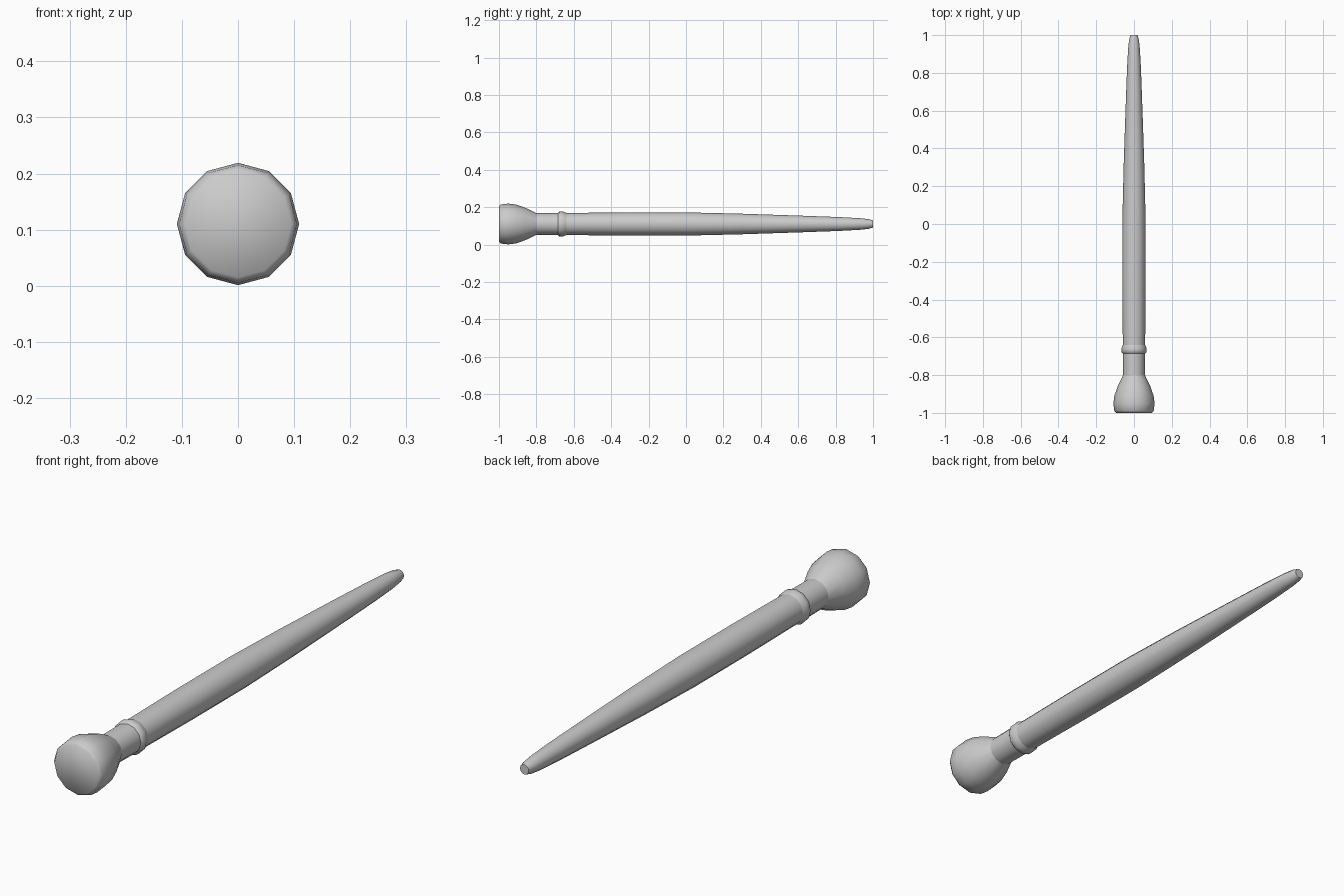
import bpy, bmesh, math

if "Cube" in bpy.data.objects:
    bpy.data.objects.remove(bpy.data.objects["Cube"])

SIDES = 12
AXIS_Z = 0.11


def lathe(name, profile, cap_start=False, cap_end=False, angle=40):
    """Turn a list of (y, radius) points around the long axis."""
    bm = bmesh.new()
    rings = []
    for y, r in profile:
        rings.append([bm.verts.new((r * math.cos(a), y, AXIS_Z + r * math.sin(a)))
                      for a in (2 * math.pi * i / SIDES for i in range(SIDES))])
    for lo, hi in zip(rings, rings[1:]):
        for i in range(SIDES):
            j = (i + 1) % SIDES
            bm.faces.new((lo[i], lo[j], hi[j], hi[i]))
    if cap_start:
        bm.faces.new(rings[0])
    if cap_end:
        bm.faces.new(rings[-1])
    bmesh.ops.recalc_face_normals(bm, faces=bm.faces)
    # Open parts: make sure the walls face away from the axis
    wall = bm.faces[:][0]
    c = wall.calc_center_median()
    if wall.normal.x * c.x + wall.normal.z * (c.z - AXIS_Z) < 0:
        bmesh.ops.reverse_faces(bm, faces=bm.faces)
    mesh = bpy.data.meshes.new(name)
    bm.to_mesh(mesh)
    bm.free()
    ob = bpy.data.objects.new(name, mesh)
    bpy.context.collection.objects.link(ob)
    bpy.context.view_layer.objects.active = ob
    ob.select_set(True)
    bpy.ops.object.shade_smooth_by_angle(angle=math.radians(angle))
    ob.select_set(False)
    return ob


# Flared pommel with a flat, bevelled end
lathe("pommel", [(-1.0, 0.095), (-0.988, 0.105), (-0.95, 0.109), (-0.91, 0.104),
                 (-0.86, 0.087), (-0.80, 0.058)], cap_start=True, angle=65)

# Straight grip between pommel and collar
lathe("grip", [(-0.80, 0.058), (-0.685, 0.059)])

# Raised collar ring
lathe("collar", [(-0.685, 0.059), (-0.678, 0.066), (-0.66, 0.067),
                 (-0.64, 0.059)], angle=60)

# Long tapering shaft with a blunt tip
lathe("shaft", [(-0.64, 0.059), (-0.33, 0.062), (0.0, 0.062), (0.3, 0.055),
                (0.6, 0.045), (0.82, 0.037), (0.93, 0.031), (0.975, 0.026),
                (1.0, 0.019)], cap_end=True)
